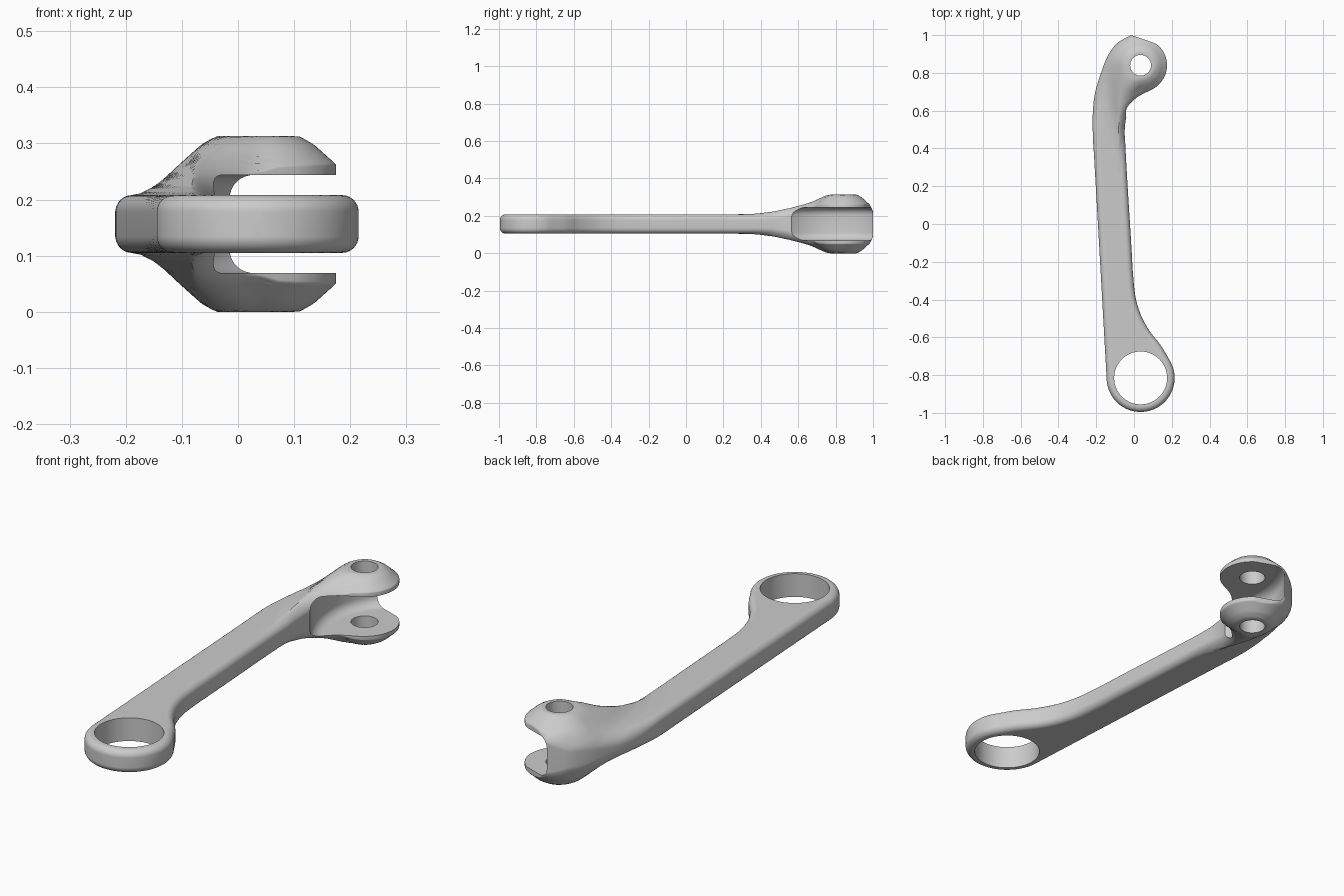
import bpy, bmesh, math
from mathutils import Vector, kdtree
from mathutils.geometry import intersect_point_line

if "Cube" in bpy.data.objects:
    bpy.data.objects.remove(bpy.data.objects["Cube"])

MID = 0.1565                      # height of the middle plane
PIN = Vector((0.035, 0.84))       # centre of the fork hole
BORE = Vector((0.035, -0.815))    # centre of the ring hole
RING_R, FORK_R = 0.18, 0.14

# Outline edges as (y, x), and dome half height as (distance, height)
LEFT = [(-0.815, -0.145), (0.35, -0.211), (0.45, -0.217), (0.55, -0.219), (0.62, -0.216),
        (0.69, -0.207), (0.79, -0.178), (0.91, -0.127), (0.96, -0.085), (0.985, -0.045), (1.0, -0.015)]
RIGHT = [(-0.72, 0.188), (-0.64, 0.14), (-0.57, 0.085), (-0.49, 0.04), (-0.4, 0.011),
         (-0.27, -0.005), (-0.15, -0.012), (0.42, -0.046), (0.5, -0.049), (0.58, -0.037),
         (0.635, -0.013), (0.675, 0.022), (0.70, 0.07), (0.72, 0.11), (0.745, 0.138)]
TIP = [(0.955, 0.115), (0.975, 0.06), (1.0, -0.015)]
DOME = [(0.0, 0.1565), (0.074, 0.1565), (0.1, 0.142), (0.14, 0.106), (0.165, 0.083),
        (0.19, 0.066), (0.22, 0.055), (0.26, 0.0515), (9.0, 0.0515)]


def curve(pts, t):
    """Smooth curve through a few points."""
    n = len(pts)
    i = 0
    while i < n - 2 and t > pts[i + 1][0]:
        i += 1
    sec = lambda k: (pts[k + 1][1] - pts[k][1]) / (pts[k + 1][0] - pts[k][0])
    tan = lambda k: sec(0) if k == 0 else sec(n - 2) if k == n - 1 else (sec(k - 1) + sec(k)) / 2
    (a, p), (b, q) = pts[i], pts[i + 1]
    w = b - a
    u = (t - a) / w
    return ((2*u**3 - 3*u*u + 1) * p + (u**3 - 2*u*u + u) * w * tan(i)
            + (3*u*u - 2*u**3) * q + (u**3 - u*u) * w * tan(i + 1))


def linear(pts, t):
    for (a, p), (b, q) in zip(pts, pts[1:]):
        if t <= b:
            return p + (q - p) * (t - a) / (b - a)
    return pts[-1][1]


def clamp(t):
    return min(1.0, max(0.0, t))


def arc_x(c, r, y):
    return math.sqrt(max(0.0, r * r - (y - c.y) ** 2))


def edges(y):
    """Left and right x of the outline at y."""
    left = BORE.x - arc_x(BORE, RING_R, y) if y < BORE.y else curve(LEFT, y)
    if y < -0.72:
        right = BORE.x + arc_x(BORE, RING_R, y)
    elif y < 0.745:
        right = curve(RIGHT, y)
    elif y < 0.955:
        right = PIN.x + arc_x(PIN, FORK_R, y)
    else:
        right = linear(TIP, y)
    return left, right


def stations(a, b, c):
    """Section positions, closer together towards both ends."""
    q = math.pi / 2
    ys = [BORE.y - RING_R * math.cos(q * (0.02 + 0.98 * i / a)) for i in range(a)]
    ys += [BORE.y + (PIN.y - BORE.y) * i / b for i in range(b)]
    ys += [PIN.y + 0.1597 * math.sin(q * i / c) for i in range(c)]
    return ys + [0.9997]


# Closed outline used to measure distance to the rim
fine = stations(90, 500, 120)
loop = [Vector((edges(y)[0], y, 0)) for y in fine]
loop += [Vector((edges(y)[1], y, 0)) for y in reversed(fine)]
tree = kdtree.KDTree(len(loop))
for i, p in enumerate(loop):
    tree.insert(p, i)
tree.balance()


def rim_distance(x, y):
    p = Vector((x, y, 0))
    _, i, best = tree.find(p)
    for a, b in ((loop[i - 1], loop[i]), (loop[i], loop[(i + 1) % len(loop)])):
        hit, f = intersect_point_line(p, a, b)
        if 0 <= f <= 1:
            best = min(best, (p - hit).length)
    return best


def half_height(x, y, on_rim):
    # dome round the pin, drawn out along the arm
    s = 1.0
    if y < PIN.y:
        s = 0.4 + 0.6 * clamp((x + 0.08) / 0.115)
    h = linear(DOME, math.hypot(x - PIN.x, (y - PIN.y) * s))
    # rounded rim, nearly sharp on the fork plates
    t = clamp((x + 0.09) / 0.12)
    head = clamp((y - 0.5) / 0.15)
    r = 0.03 * (1 - head) + head * (0.045 * (1 - t) + 0.003 * t)
    d = 0.0 if on_rim else rim_distance(x, y)
    if d < r:
        h -= r - math.sqrt(max(0.0, r * r - (r - d) ** 2))
    return h


# Solid arm body: sections across the arm, top and bottom skins joined by walls
COLS = 38
bm = bmesh.new()
rows = []
ys = stations(30, 120, 44)
for k, y in enumerate(ys):
    l, r = edges(y)
    top, bot = [], []
    for j in range(COLS + 1):
        x = l + (r - l) * (1 - math.cos(math.pi * j / COLS)) / 2
        h = half_height(x, y, j in (0, COLS) or k in (0, len(ys) - 1))
        top.append(bm.verts.new((x, y, MID + h)))
        bot.append(bm.verts.new((x, y, MID - h)))
    rows.append(top + bot[::-1])
for a, b in zip(rows, rows[1:]):
    n = len(a)
    for j in range(n):
        m = (j + 1) % n
        bm.faces.new((a[j], a[m], b[m], b[j]))
for row in (rows[0], rows[-1]):
    for j in range(COLS):
        n = len(row)
        bm.faces.new((row[j], row[j + 1], row[n - 2 - j], row[n - 1 - j]))
bmesh.ops.recalc_face_normals(bm, faces=bm.faces)
mesh = bpy.data.meshes.new("link_arm")
bm.to_mesh(mesh)
bm.free()
arm = bpy.data.objects.new("link_arm", mesh)
bpy.context.collection.objects.link(arm)

# Grey metal
metal = bpy.data.materials.new("grey_metal")
metal.use_nodes = True
metal.diffuse_color = (0.6, 0.6, 0.6, 1)
metal.node_tree.nodes["Principled BSDF"].inputs["Base Color"].default_value = (0.6, 0.6, 0.6, 1)
mesh.materials.append(metal)


def cut(name, x, y, radius, depth, sides, round_edge=0.0):
    """Cut an upright cylinder out of the arm."""
    bpy.ops.mesh.primitive_cylinder_add(vertices=sides, radius=radius, depth=depth, location=(x, y, MID))
    tool = bpy.context.object
    tool.name = name
    tool.hide_render = True
    tool.data.materials.append(metal)
    if round_edge:
        bev = tool.modifiers.new("round", 'BEVEL')
        bev.width, bev.segments = round_edge, 8
        bev.limit_method, bev.angle_limit = 'ANGLE', math.radians(40)
    mod = arm.modifiers.new(name, 'BOOLEAN')
    mod.operation, mod.solver, mod.object = 'DIFFERENCE', 'EXACT', tool
    bpy.ops.object.select_all(action='DESELECT')
    arm.select_set(True)
    bpy.context.view_layer.objects.active = arm
    bpy.ops.object.modifier_apply(modifier=mod.name)
    bpy.data.objects.remove(tool)


# Fork slot, ring bore and pin hole
cut("slot_cutter", 0.267, 0.765, 0.367, 0.175, 160, 0.042)
cut("bore_cutter", BORE.x, BORE.y, 0.14, 0.6, 80)
cut("pin_cutter", PIN.x, PIN.y, 0.055, 0.6, 48)

bpy.ops.object.shade_smooth_by_angle(angle=math.radians(32))
